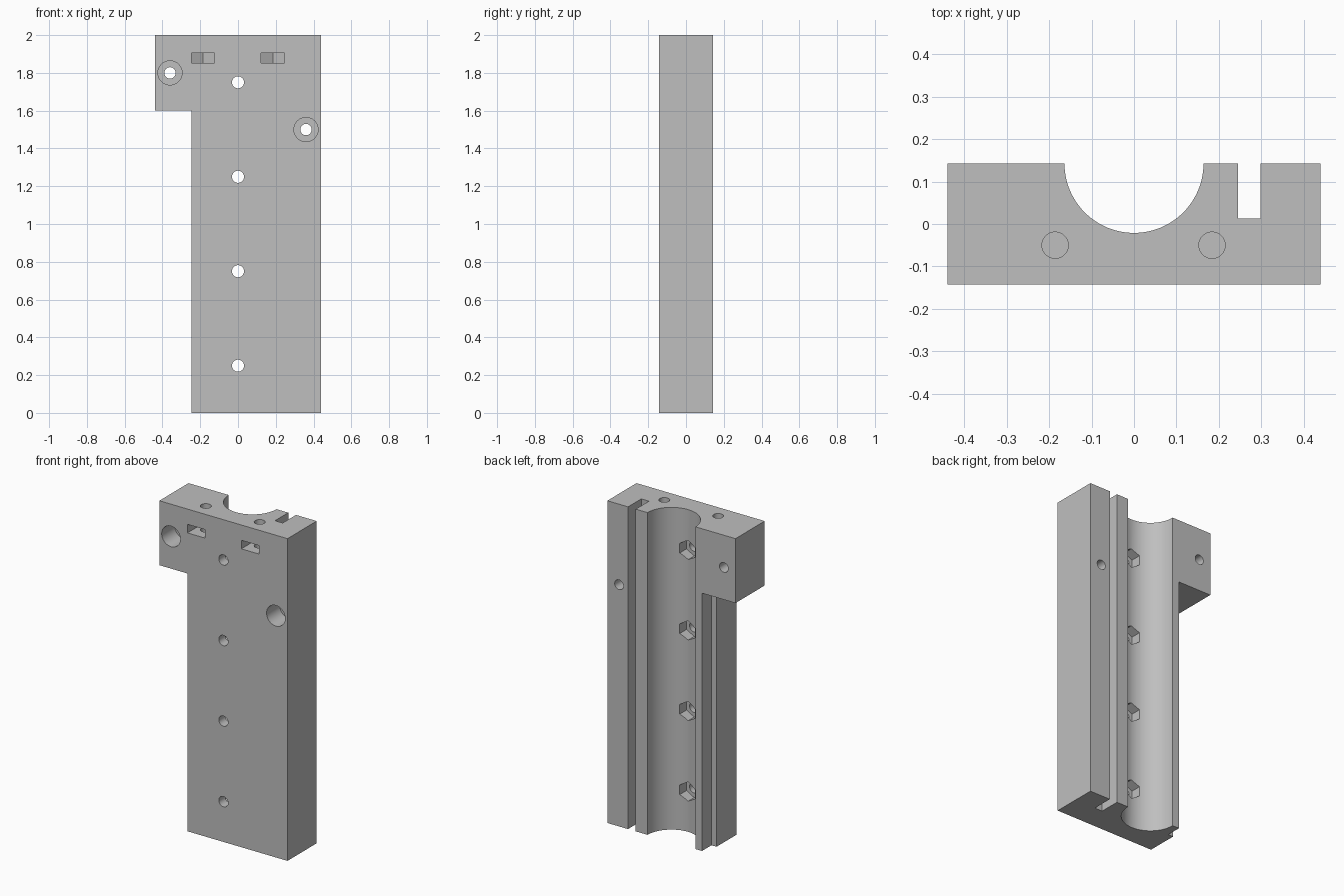
import bpy
import bmesh
import math
from mathutils import Matrix, Vector

cube = bpy.data.objects.get("Cube")
if cube:
    bpy.data.objects.remove(cube, do_unlink=True)

HALF_X, HALF_Y, HEIGHT = 0.44, 0.143, 2.0

grey = bpy.data.materials.new("plain_grey")
grey.use_nodes = True
colour = (0.52, 0.52, 0.52, 1)
grey.diffuse_color = colour
grey.node_tree.nodes["Principled BSDF"].inputs["Base Color"].default_value = colour


def add_object(name, bm):
    bmesh.ops.recalc_face_normals(bm, faces=bm.faces)
    mesh = bpy.data.meshes.new(name)
    bm.to_mesh(mesh)
    bm.free()
    mesh.materials.append(grey)
    obj = bpy.data.objects.new(name, mesh)
    bpy.context.collection.objects.link(obj)
    return obj


def prism(name, outline, z0, z1):
    """Extrude an outline in x and y from z0 up to z1."""
    bm = bmesh.new()
    face = bm.faces.new([bm.verts.new((x, y, z0)) for x, y in outline])
    new = bmesh.ops.extrude_face_region(bm, geom=[face])["geom"]
    verts = [v for v in new if isinstance(v, bmesh.types.BMVert)]
    bmesh.ops.translate(bm, verts=verts, vec=(0, 0, z1 - z0))
    return add_object(name, bm)


def rect(x0, x1, y0, y1):
    return [(x0, y0), (x1, y0), (x1, y1), (x0, y1)]


def rod(name, start, end, radius, sides=48):
    """Cylinder or hexagonal rod between two points."""
    start, end = Vector(start), Vector(end)
    axis = end - start
    turn = axis.to_track_quat('Z', 'Y').to_matrix().to_4x4()
    bm = bmesh.new()
    bmesh.ops.create_cone(bm, cap_ends=True, segments=sides, radius1=radius,
                          radius2=radius, depth=axis.length,
                          matrix=Matrix.Translation((start + end) / 2) @ turn)
    return add_object(name, bm)


# Main block
body = prism("mounting_block", rect(-HALF_X, HALF_X, -HALF_Y, HALF_Y), 0, HEIGHT)


def cut(cutter):
    cutter.hide_render = True
    mod = body.modifiers.new("cut", 'BOOLEAN')
    mod.operation, mod.solver, mod.object = 'DIFFERENCE', 'EXACT', cutter
    bpy.context.view_layer.objects.active = body
    bpy.ops.object.modifier_apply(modifier=mod.name)
    bpy.data.objects.remove(cutter, do_unlink=True)


# Space below the side ear, with the stepped back corner
cut(prism("ear_clearance", [(-0.6, -0.3), (-0.245, -0.3), (-0.245, 0.05),
                            (-0.21, 0.05), (-0.21, 0.3), (-0.6, 0.3)], -0.1, 1.6))

# Half-round channel and narrow slot along the back
cut(rod("channel", (0, HALF_Y, -0.1), (0, HALF_Y, 2.1), 0.164, 96))
cut(prism("back_slot", rect(0.245, 0.298, 0.013, 0.3), -0.1, 2.1))

# Row of bolt holes with hexagonal nut pockets opening into the channel
for z in (0.25, 0.75, 1.25, 1.75):
    cut(rod("bolt_hole", (0, -0.3, z), (0, 0.1, z), 0.032))
    cut(rod("nut_pocket", (0, -0.08, z), (0, 0.1, z), 0.06, 6))

# Counterbored mounting holes
for x, z in ((-0.36, 1.8), (0.36, 1.5)):
    cut(rod("mounting_hole", (x, -0.3, z), (x, 0.3, z), 0.03))
    cut(rod("counterbore", (x, -0.3, z), (x, -0.015, z), 0.064))

# Top screw holes crossing the pointed nut slots in the front
for x in (-0.186, 0.184):
    cut(rod("screw_hole", (x, -0.05, 1.7), (x, -0.05, 2.1), 0.031))
    cut(prism("nut_slot", [(x - 0.061, -0.3), (x + 0.061, -0.3), (x + 0.061, -0.015),
                           (x, 0.02), (x - 0.061, -0.015)], 1.852, 1.905))

# Smooth the round walls and keep the edges crisp
bpy.ops.object.select_all(action='DESELECT')
body.select_set(True)
bpy.context.view_layer.objects.active = body
bpy.ops.object.shade_smooth_by_angle(angle=math.radians(25))
